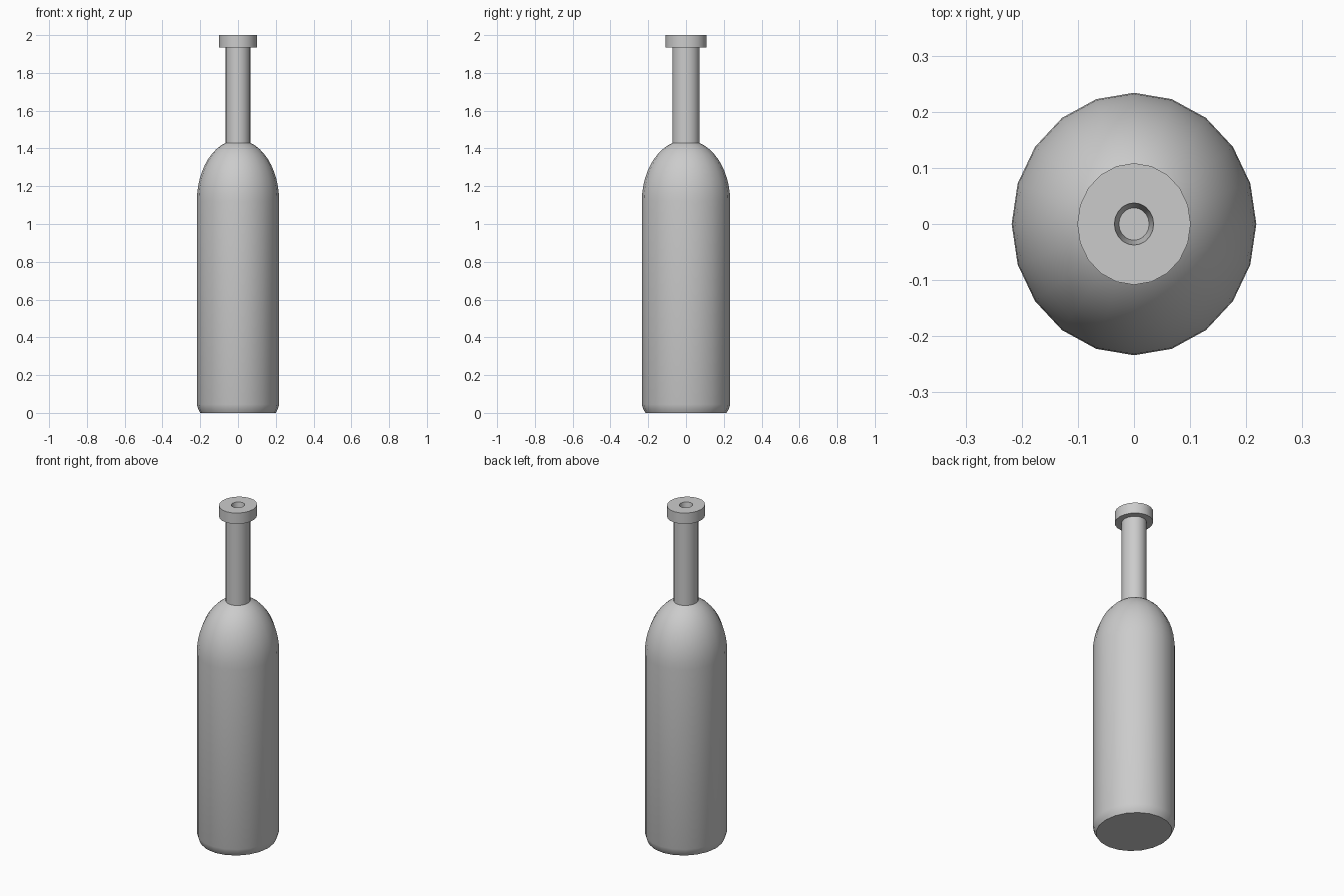
import bpy, bmesh, math

if "Cube" in bpy.data.objects:
    bpy.data.objects.remove(bpy.data.objects["Cube"])

SIDES = 20
Y_SCALE = 1.073  # the bottle is slightly deeper than wide


def lathe(name, profile):
    """Revolve (radius, z) points around z, closing both ends."""
    bm = bmesh.new()
    rings = []
    for r, z in profile:
        rings.append([bm.verts.new((r * math.cos(i * math.tau / SIDES),
                                    r * math.sin(i * math.tau / SIDES) * Y_SCALE, z))
                      for i in range(SIDES)])
    for a, b in zip(rings, rings[1:]):
        for i in range(SIDES):
            j = (i + 1) % SIDES
            bm.faces.new((a[i], a[j], b[j], b[i]))
    bm.faces.new(rings[0][::-1])
    bm.faces.new(rings[-1])
    mesh = bpy.data.meshes.new(name)
    bm.to_mesh(mesh)
    bm.free()
    obj = bpy.data.objects.new(name, mesh)
    bpy.context.collection.objects.link(obj)
    bpy.context.view_layer.objects.active = obj
    obj.select_set(True)
    bpy.ops.object.shade_smooth_by_angle(angle=math.radians(35))
    obj.select_set(False)
    return obj


# Base and straight body
profile = [(0.2, 0), (0.21, 0.018), (0.218, 0.045)]

# Domed shoulder, ending where it meets the neck
R, NECK, Z0, H = 0.218, 0.066, 1.12, 0.325
end = math.acos(NECK / R)
profile += [(R * math.cos(end * k / 10), Z0 + H * math.sin(end * k / 10)) for k in range(11)]

# Neck, lip and tapered mouth recess
profile += [(NECK, 1.935), (0.101, 1.935), (0.101, 2.0),
            (0.035, 2.0), (0.027, 1.94)]
lathe("bottle", profile)
